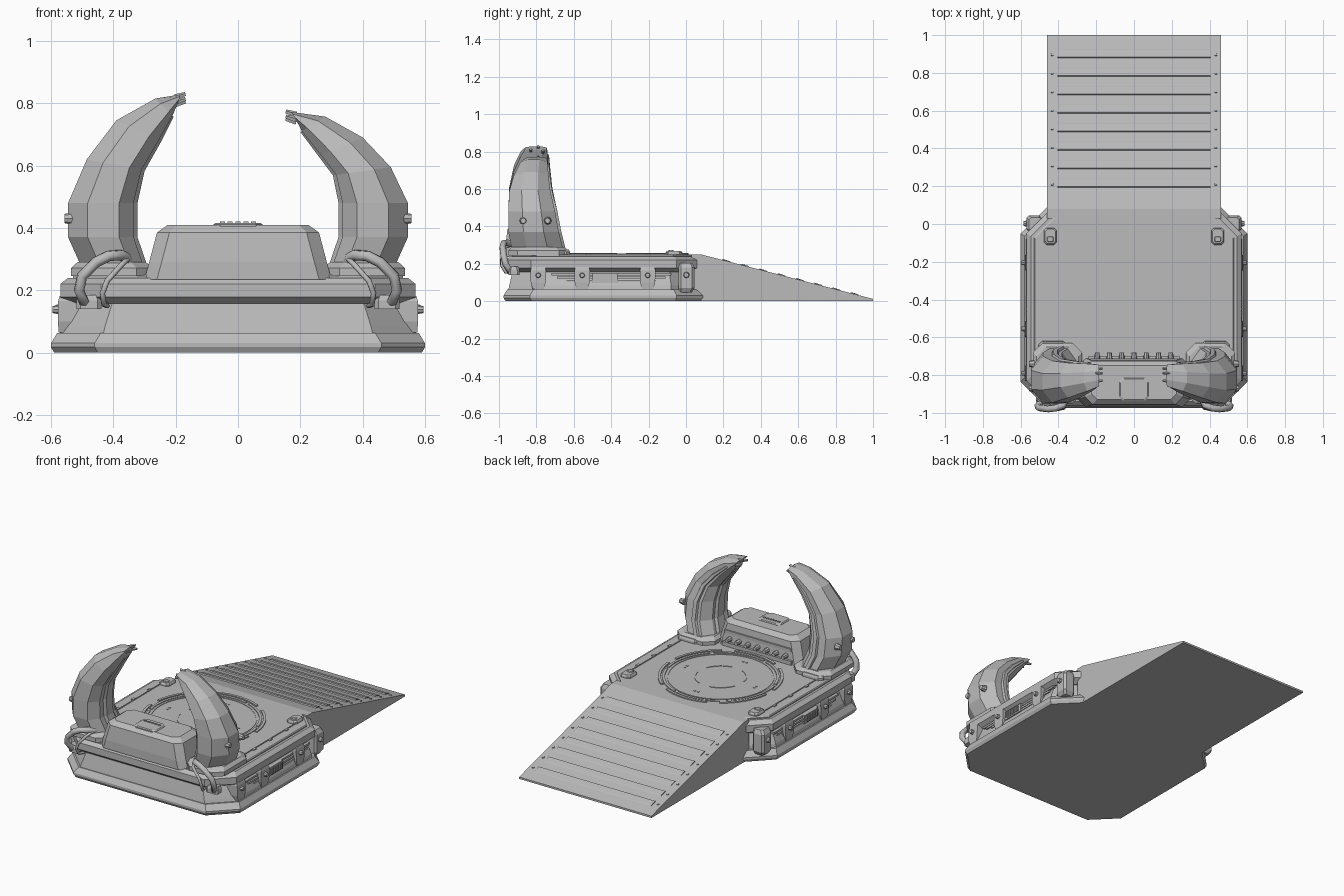
import bpy, bmesh, math
from mathutils import Vector, Matrix

if "Cube" in bpy.data.objects:
    bpy.data.objects.remove(bpy.data.objects["Cube"])

grey = bpy.data.materials.new("mid_grey")
grey.diffuse_color = (0.5, 0.5, 0.5, 1)
grey.use_nodes = True
grey.node_tree.nodes["Principled BSDF"].inputs["Base Color"].default_value = grey.diffuse_color


def finish(name, bm):
    bmesh.ops.recalc_face_normals(bm, faces=bm.faces[:])
    me = bpy.data.meshes.new(name)
    bm.to_mesh(me)
    bm.free()
    me.materials.append(grey)
    ob = bpy.data.objects.new(name, me)
    bpy.context.collection.objects.link(ob)
    return ob


def loft(name, rings):
    """Skin a stack of equal-sized point rings and cap both ends."""
    bm = bmesh.new()
    rows = [[bm.verts.new(p) for p in r] for r in rings]
    n = len(rows[0])
    for a, b in zip(rows, rows[1:]):
        for i in range(n):
            j = (i + 1) % n
            bm.faces.new((a[i], a[j], b[j], b[i]))
    bm.faces.new(rows[0])
    bm.faces.new(rows[-1])
    return finish(name, bm)


def octo(x0, x1, y0, y1, c, z):
    """Rectangle with cut corners."""
    return [(x0 + c, y0, z), (x1 - c, y0, z), (x1, y0 + c, z), (x1, y1 - c, z),
            (x1 - c, y1, z), (x0 + c, y1, z), (x0, y1 - c, z), (x0, y0 + c, z)]


def plate(name, cx, cy, hx, hy, c, z0, z1, inset=0.006):
    zm = z0 + (z1 - z0) * 0.6
    def ring(k, z):
        return octo(cx - hx + k, cx + hx - k, cy - hy + k, cy + hy - k, c, z)
    return loft(name, [ring(0, z0), ring(0, zm), ring(inset, z1)])


def extrude_x(name, x0, x1, prof):
    """Extrude a (y, z) profile along x."""
    return loft(name, [[(x, y, z) for y, z in prof] for x in (x0, x1)])


def box(name, x0, x1, y0, y1, z0, z1):
    return extrude_x(name, x0, x1, [(y0, z0), (y1, z0), (y1, z1), (y0, z1)])


def bolt(name, centre, axis, r, depth, sides=8):
    bm = bmesh.new()
    rot = Vector(axis).to_track_quat('Z', 'Y').to_matrix().to_4x4()
    bmesh.ops.create_cone(bm, cap_ends=True, segments=sides, radius1=r, radius2=r * 0.7,
                          depth=depth, matrix=Matrix.Translation(centre) @ rot)
    return finish(name, bm)


def arc(name, cy, r0, r1, a0, a1, z0, z1):
    """Flat curved bar lying on the deck."""
    n = max(3, int((a1 - a0) / 6))
    rings = []
    for i in range(n + 1):
        a = math.radians(a0 + (a1 - a0) * i / n)
        rings.append([(r * math.cos(a), cy + r * math.sin(a), z)
                      for r, z in ((r0, z0), (r1, z0), (r1, z1), (r0, z1))])
    return loft(name, rings)


def tube(name, pts, r):
    cu = bpy.data.curves.new(name, 'CURVE')
    cu.dimensions = '3D'
    cu.bevel_depth = r
    cu.bevel_resolution = 1
    cu.use_fill_caps = True
    sp = cu.splines.new('POLY')
    sp.points.add(len(pts) - 1)
    for p, q in zip(sp.points, pts):
        p.co = (*q, 1)
    cu.materials.append(grey)
    ob = bpy.data.objects.new(name, cu)
    bpy.context.collection.objects.link(ob)


# Stacked base: bottom skirt, sloping wall, upper slab
def base(name, levels):
    loft(name, [octo(-hx, hx, y0, y1, c, z) for hx, y0, y1, c, z in levels])

base("bottom_skirt", [(.59, -.965, .085, .14, 0), (.60, -.975, .09, .14, .018),
                      (.60, -.975, .09, .14, .03), (.58, -.955, .075, .14, .063)])
base("base_wall", [(.572, -.95, .06, .14, .06), (.567, -.945, .06, .14, .083),
                   (.53, -.925, .04, .13, .17)])
base("upper_slab", [(.54, -.935, .06, .13, .157), (.57, -.96, .08, .13, .178),
                    (.57, -.96, .08, .13, .22), (.545, -.94, .065, .13, .24)])
base("deck_plate", [(.53, -.93, .06, .13, .235), (.53, -.93, .06, .13, .246),
                    (.525, -.925, .055, .13, .25)])

# Ramp with cross ribs and edge bolts
extrude_x("ramp", -.46, .46, [(.03, 0), (1, 0), (1, .012), (.08, .25), (.03, .25)])
def ramp_z(y):
    return .25 - (y - .08) * .2587
for i in range(8):
    y = .19 + i * .098
    extrude_x("ramp_rib", -.405, .405, [(y, ramp_z(y) - .003), (y + .008, ramp_z(y) + .004),
              (y + .045, ramp_z(y + .045) + .004), (y + .053, ramp_z(y + .053) - .003)])
    for s in (-1, 1):
        bolt("ramp_bolt", (s * .433, y + .02, ramp_z(y + .02)), (0, .25, 1), .009, .01)

# Deck circle: broken rings and centre marks
CY = -.345
for k in range(6):
    arc("outer_ring", CY, .342, .358, k * 60 + 4, k * 60 + 52, .246, .257)
    arc("middle_ring", CY, .318, .334, k * 60 + 16, k * 60 + 72, .246, .255)
for k in range(4):
    arc("inner_ring", CY, .144, .150, k * 90 + 10, k * 90 + 68, .246, .253)
    a = k * math.pi / 2
    for d in (-.012, .012):
        x = .24 * math.cos(a) - d * math.sin(a)
        y = CY + .24 * math.sin(a) + d * math.cos(a)
        box("deck_mark", x - .005, x + .005, y - .005, y + .005, .246, .253)
arc("ring_channel_edge", CY, .300, .306, 0, 360, .246, .253)

# Front console with top panel, keys and rear knobs
loft("console", [octo(-.30, .30, -.965, -.71, .04, .235), octo(-.285, .285, -.965, -.715, .04, .29),
                 octo(-.26, .26, -.955, -.725, .04, .385), octo(-.225, .225, -.93, -.75, .03, .41)])
plate("console_panel", 0, -.875, .078, .06, .02, .405, .416)
for i in range(5):
    x = -.05 + i * .025
    box("console_key", x - .008, x + .008, -.855, -.845, .41, .42)
box("console_rear_ledge", -.24, .24, -.73, -.70, .24, .275)
box("console_rear_rail", -.23, .23, -.73, -.712, .325, .345)
for i in range(7):
    bolt("console_knob", (-.195 + i * .065, -.705, .295), (0, 1, 0), .017, .05)

# Curved horns: outer edge, inner edge and depth at each station
foot_o = [(.50, .27), (.545, .37), (.545, .48)]
foot_i = [(.30, .27), (.335, .37), (.335, .48)]
tall_o = foot_o + [(.485, .62), (.39, .745), (.265, .815), (.185, .828)]
tall_i = foot_i + [(.31, .585), (.255, .68), (.21, .76), (.19, .808)]
short_o = foot_o + [(.49, .595), (.40, .69), (.28, .757), (.17, .772)]
short_i = foot_i + [(.315, .57), (.265, .635), (.205, .71), (.185, .75)]
depth = [(-.93, -.655), (-.95, -.68), (-.95, -.70), (-.945, -.725),
         (-.92, -.735), (-.885, -.74), (-.86, -.745)]
section = [(0, .3), (.3, 0), (.78, 0), (1, .22), (1, .78), (.78, 1), (.3, 1), (0, .7)]


def horn(name, s, outer, inner, t_range=(0, 1), d_range=(0, 1)):
    rings = []
    for (ox, oz), (ix, iz), (y0, y1) in zip(outer, inner, depth):
        ring = []
        for t, d in section:
            t = t_range[0] + t * (t_range[1] - t_range[0])
            d = d_range[0] + d * (d_range[1] - d_range[0])
            ring.append((s * (ox + (ix - ox) * t), y0 + (y1 - y0) * d, oz + (iz - oz) * t))
        rings.append(ring)
    loft(name, rings)


for s, o, i in ((-1, tall_o, tall_i), (1, short_o, short_i)):
    horn("horn", s, o, i)
    # inner liner and rear spine, both stopping short of the tip
    horn("horn_liner", s, o[:6], i[:6], (.6, 1.06), (.32, .74))
    horn("horn_rear_spine", s, o[:6], i[:6], (.48, .72), (.6, 1.05))
    # splintered tip
    tx, tz = o[-1]
    for k, (dy, dz) in enumerate(((-.83, -.012), (-.79, .004), (-.765, -.02))):
        bolt("tip_splinter", (s * tx, dy, tz + dz - .008), (-s, 0, .3), .010, .035, 5)

for s in (-1, 1):
    # Horn feet
    plate("horn_foot", s * .405, -.79, .13, .16, .05, .245, .29, .02)
    plate("horn_toe", s * .43, -.655, .075, .035, .02, .245, .275)
    for y in (-.87, -.74):
        bolt("horn_bolt", (s * .542, y, .43), (s, 0, 0), .021, .03)

    # Deck corner pads and border strips
    plate("corner_pad", s * .443, -.065, .034, .045, .014, .245, .268)
    plate("corner_pad_cap", s * .443, -.08, .018, .015, .006, .262, .273, .003)
    box("deck_border", s * .468 - .003, s * .468 + .003, -.62, -.02, .245, .254)
    for y in (-.52, -.36, -.20):
        box("border_clip", s * .475 - .008, s * .475 + .008, y - .012, y + .012, .245, .256)

    # Side clamps with bolts
    for y in (-.79, -.555, -.205):
        loft("side_clamp", [[(s * x, y + w, z) for x, w in ((.50, -h), (xo, -h), (xo, h), (.50, h))]
                            for z, h, xo in ((.065, .03, .575), (.10, .04, .578),
                                             (.165, .042, .577), (.182, .035, .572))])
        bolt("clamp_bolt", (s * .582, y, .138), (s, 0, 0), .016, .026)

    # Side louvres and centre grille
    for z, y0, y1 in ((.108, -.64, -.16), (.126, -.69, -.11), (.144, -.72, -.08)):
        box("side_louvre", s * .52, s * (.585 - z * .2), y0, y1, z - .006, z + .006)
    box("grille_frame", s * .52, s * .568, -.50, -.365, .098, .15)
    for k in range(7):
        y = -.483 + k * .0165
        box("grille_bar", s * .56, s * .575, y - .004, y + .004, .106, .142)

    # Rear corner clamps
    loft("rear_clamp", [octo(*sorted((s * .49, s * xo)), -.04, y1, .012, z)
                        for z, xo, y1 in ((.045, .555, .03), (.07, .57, .045),
                                          (.18, .57, .045), (.205, .555, .035))])
    bolt("rear_clamp_bolt", (s * .575, .002, .14), (s, 0, 0), .018, .02)

    # Hoses looping from the base corners up to the horns
    tube("thick_hose", [(s * x, y, z) for x, y, z in (
        (.475, -.90, .165), (.495, -.945, .165), (.51, -.965, .20), (.50, -.975, .245),
        (.455, -.98, .29), (.415, -.975, .31), (.375, -.96, .313), (.355, -.91, .30))], .018)
    tube("thin_hose", [(s * x, y, z) for x, y, z in (
        (.42, -.93, .15), (.43, -.965, .155), (.435, -.985, .19), (.42, -.985, .23),
        (.37, -.975, .285), (.35, -.92, .305))], .009)
    plate("hose_socket", s * .478, -.92, .04, .03, .012, .14, .185)
